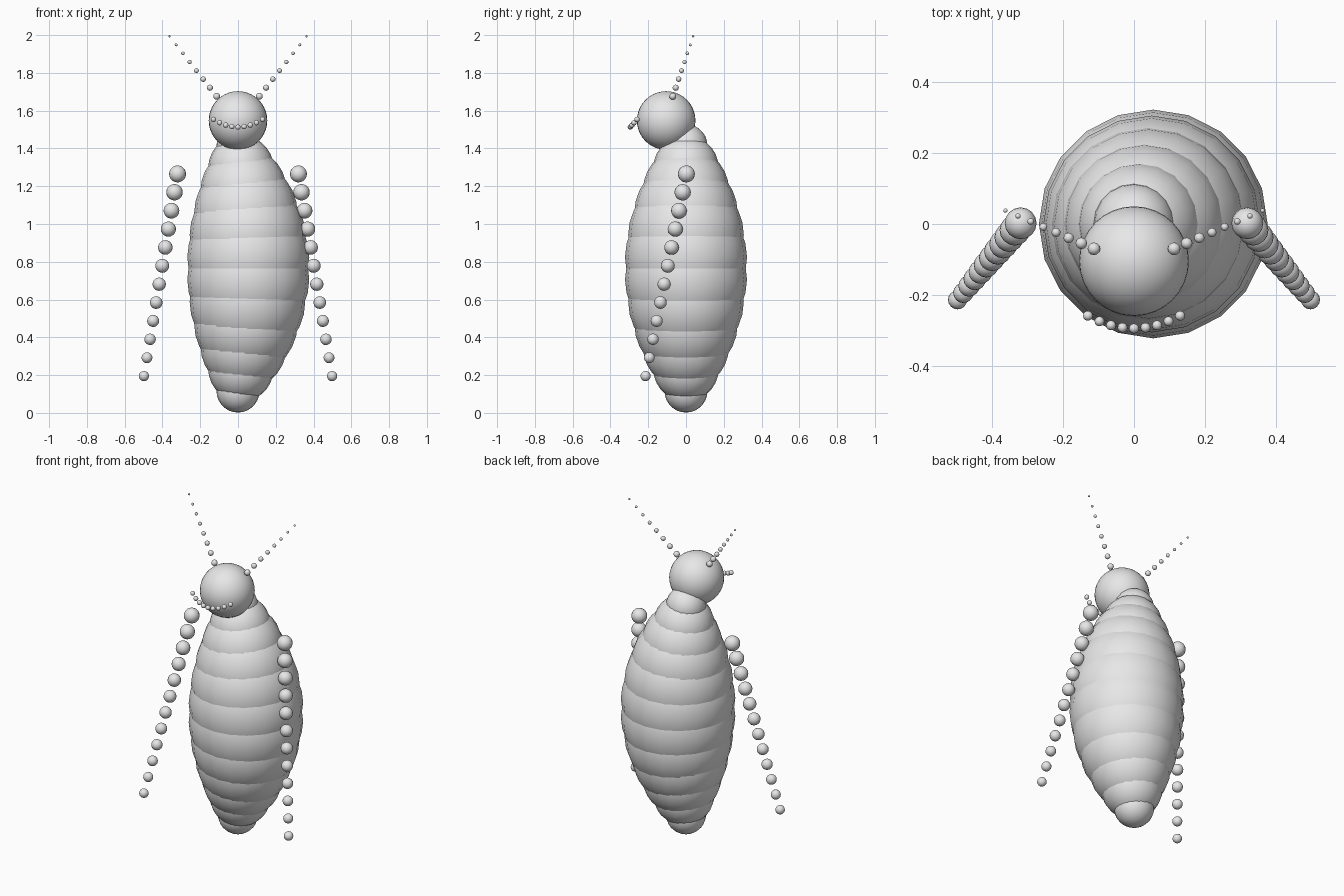
import bpy, bmesh, math
from mathutils import Vector, Matrix

if "Cube" in bpy.data.objects:
    bpy.data.objects.remove(bpy.data.objects["Cube"])

grey = bpy.data.materials.new("plain grey")
grey.diffuse_color = (0.8, 0.8, 0.8, 1)
grey.use_nodes = True
grey.node_tree.nodes["Principled BSDF"].inputs["Base Color"].default_value = grey.diffuse_color


def beads(name, items, seg=16, rings=10):
    """One object made of smooth spheres; items = [(centre, radius), ...]"""
    bm = bmesh.new()
    for centre, r in items:
        bmesh.ops.create_uvsphere(bm, u_segments=seg, v_segments=rings, radius=r,
                                  matrix=Matrix.Translation(centre))
    for f in bm.faces:
        f.smooth = True
    me = bpy.data.meshes.new(name)
    bm.to_mesh(me)
    bm.free()
    me.materials.append(grey)
    ob = bpy.data.objects.new(name, me)
    bpy.context.collection.objects.link(ob)
    return ob


def strand(a, b, r0, r1, n):
    """Straight row of n beads with tapering radius"""
    a, b = Vector(a), Vector(b)
    return [(a.lerp(b, i / (n - 1)), r0 + (r1 - r0) * i / (n - 1)) for i in range(n)]


# segmented body: 12 overlapping spheres, bulging in the middle and bowed to +x
body = []
for i in range(12):
    t = i / 11
    s = math.sin(math.pi * t)
    body.append((Vector((0.055 * s, 0, 0.116 + 1.298 * t)), 0.114 + 0.211 * s))
beads("body", body, 20, 14)

# head
beads("head", [(Vector((0, -0.105, 1.548)), 0.155)], 32, 20)

# curved smile of small beads
smile = []
for i in range(9):
    u = (i - 4) / 4
    smile.append((Vector((0.13 * u, -0.295 + 0.036 * u * u, 1.513 + 0.041 * u * u)), 0.014))
beads("smile", smile, 12, 8)

# mirrored arms and antennae
for side, label in ((-1, "left"), (1, "right")):
    beads(label + "_arm", strand((0.32 * side, 0.002, 1.265), (0.498 * side, -0.214, 0.195),
                                 0.045, 0.027, 12))
    beads(label + "_antenna", strand((0.113 * side, -0.07, 1.676), (0.363 * side, 0.038, 1.994),
                                     0.018, 0.006, 8), 12, 8)
